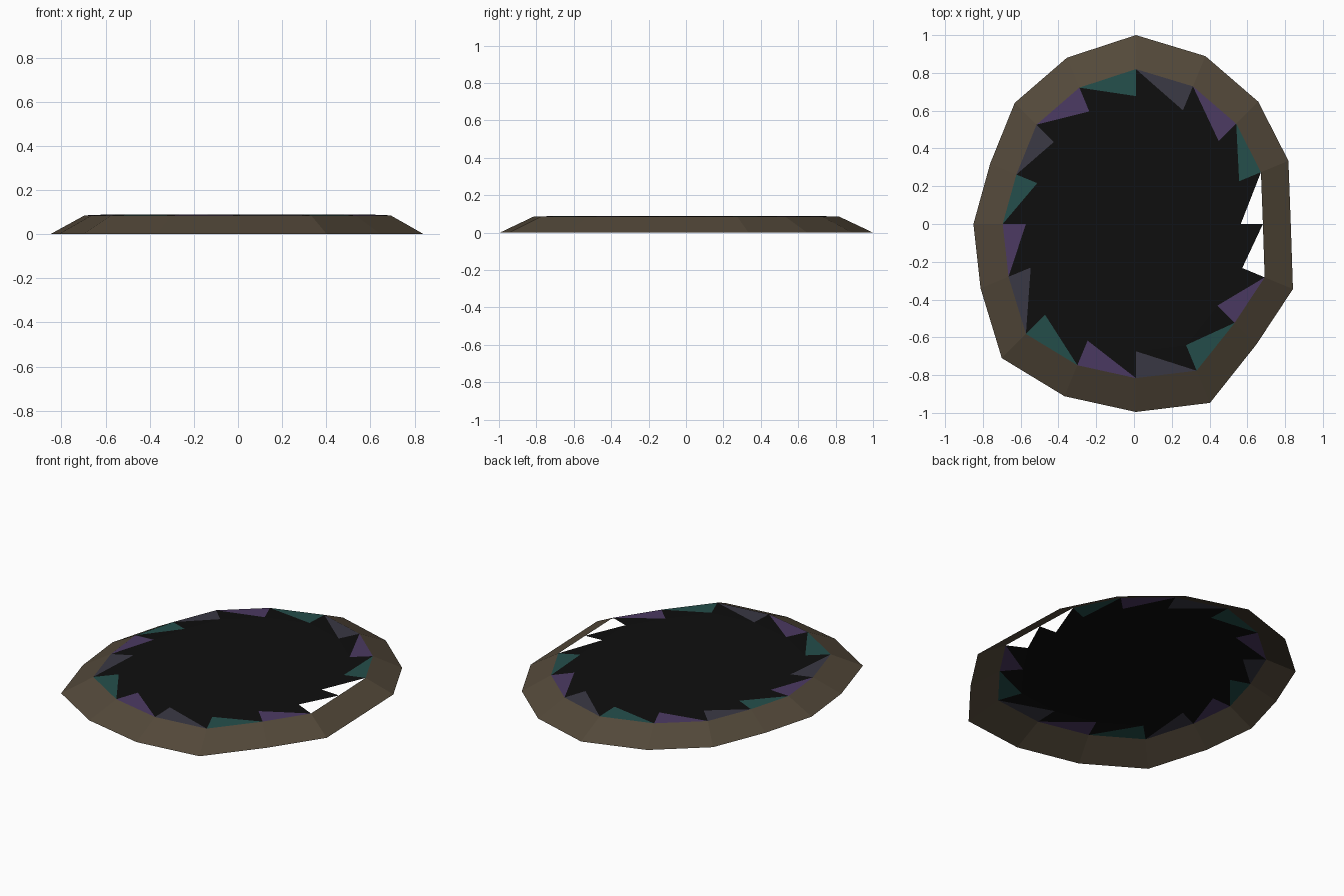
import bpy, bmesh
from math import cos, sin, tau

cube = bpy.data.objects.get("Cube")
if cube:
    bpy.data.objects.remove(cube)

# Rim radius in each of sixteen equal directions, counter-clockwise from +x
RADII = [.82, .874, .916, .962, 1, .953, .907, .835,
         .86, .89, 1.004, .987, .995, 1.025, .902, .90]
COUNT = len(RADII)
GAP = (0, COUNT - 1)          # panels left open on the +x side
CENTRE_X = 0.01


def make_material(name, colour):
    mat = bpy.data.materials.new(name)
    mat.use_nodes = True
    mat.diffuse_color = (*colour, 1)
    bsdf = mat.node_tree.nodes["Principled BSDF"]
    bsdf.inputs["Base Color"].default_value = (*colour, 1)
    bsdf.inputs["Roughness"].default_value = 0.9
    return mat


brown = make_material("earth brown", (.087, .066, .042))
black = make_material("pit black", (.0045, .0045, .0045))
panel_colours = [make_material("slate grey", (.042, .040, .058)),
                 make_material("dark teal", (.018, .076, .070)),
                 make_material("dark purple", (.071, .042, .122))]


def ring(bm, scale, z):
    """Loop of vertices following the uneven rim outline."""
    return [bm.verts.new((CENTRE_X + r * scale * cos(tau * i / COUNT),
                          r * scale * sin(tau * i / COUNT), z))
            for i, r in enumerate(RADII)]


def finish(bm, name, materials):
    mesh = bpy.data.meshes.new(name)
    bm.to_mesh(mesh)
    bm.free()
    for mat in materials:
        mesh.materials.append(mat)
    obj = bpy.data.objects.new(name, mesh)
    bpy.context.collection.objects.link(obj)


OUTER, INNER, NOTCH = (1, 0), (.82, .085), (.677, .09)

# Sloping rim
bm = bmesh.new()
outer, inner = ring(bm, *OUTER), ring(bm, *INNER)
for i in range(COUNT):
    j = (i + 1) % COUNT
    bm.faces.new((outer[i], outer[j], inner[j], inner[i]))
finish(bm, "sloping_rim", [brown])

# Saw-toothed floor: a central fan plus one tooth per direction
bm = bmesh.new()
inner, notch = ring(bm, *INNER), ring(bm, *NOTCH)
centre = bm.verts.new((CENTRE_X, 0, NOTCH[1]))
for i in range(COUNT):
    j = (i + 1) % COUNT
    bm.faces.new((centre, notch[i], notch[j]))
    bm.faces.new((notch[i], inner[j], notch[j]))
finish(bm, "toothed_floor", [black])

# Coloured triangles filling the gaps between the teeth
bm = bmesh.new()
inner, notch = ring(bm, *INNER), ring(bm, *NOTCH)
for i in range(COUNT):
    if i not in GAP:
        face = bm.faces.new((inner[i], inner[(i + 1) % COUNT], notch[i]))
        face.material_index = i % len(panel_colours)
bmesh.ops.delete(bm, geom=[v for v in bm.verts if not v.link_faces],
                 context="VERTS")
finish(bm, "coloured_panels", panel_colours)
